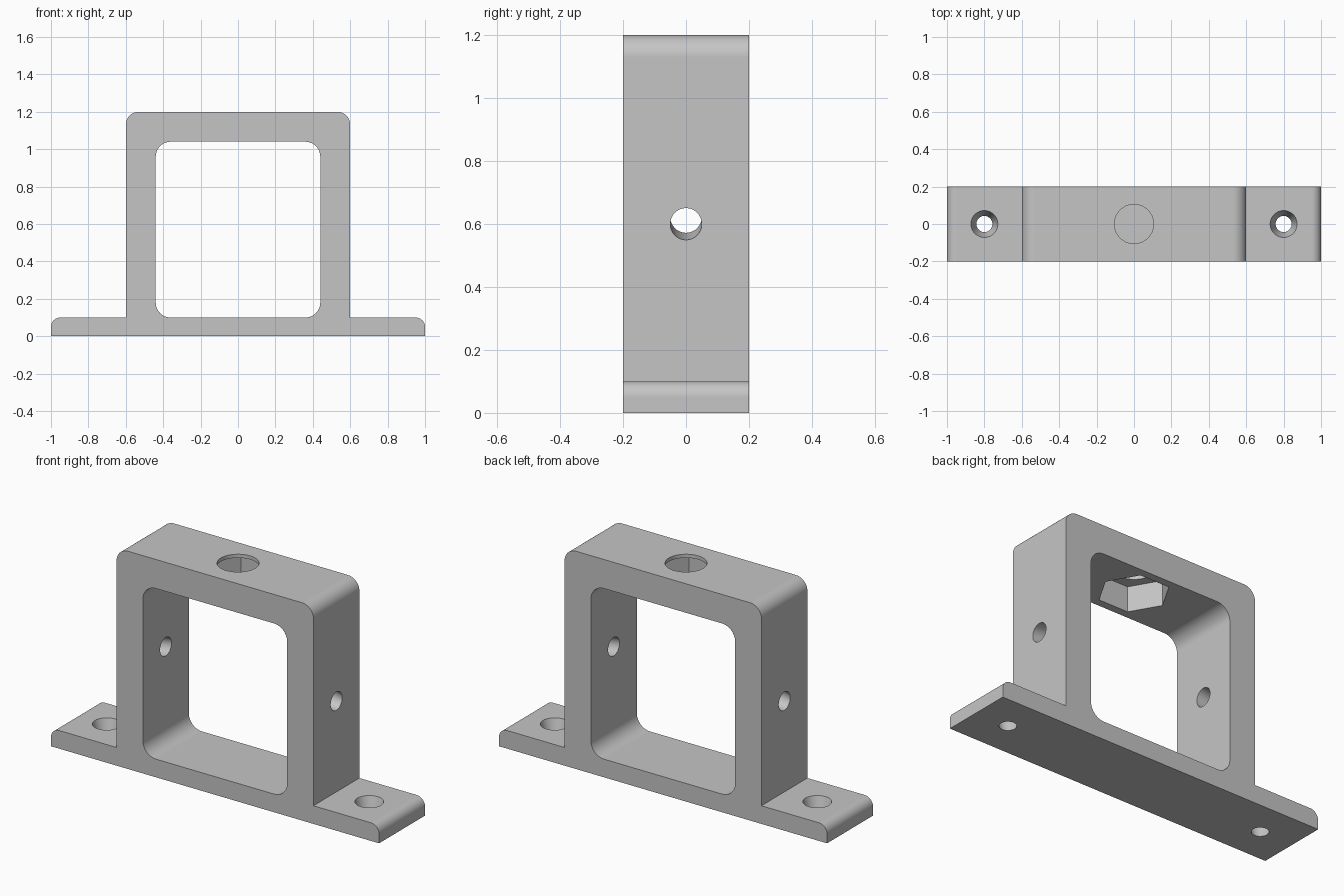
import bpy, bmesh, math
from mathutils import Vector, Matrix

cube = bpy.data.objects.get("Cube")
if cube:
    bpy.data.objects.remove(cube, do_unlink=True)

DEPTH = 0.4          # front to back
WALL_X, INNER_X = 0.6, 0.44
TOP, INNER_TOP, BASE = 1.2, 1.04, 0.1

grey = bpy.data.materials.new("plain grey")
grey.use_nodes = True
colour = (0.56, 0.56, 0.56, 1)
grey.diffuse_color = colour
grey.node_tree.nodes["Principled BSDF"].inputs["Base Color"].default_value = colour


def rounded(corners, steps=10):
    """Outline from (x, z, radius) right-angle corners, each filleted by its radius."""
    out = []
    for i, (x, z, r) in enumerate(corners):
        p = Vector((x, z))
        if r == 0:
            out.append(p)
            continue
        a = (Vector(corners[i - 1][:2]) - p).normalized() * r
        b = (Vector(corners[(i + 1) % len(corners)][:2]) - p).normalized() * r
        for k in range(steps + 1):
            t = k / steps * math.pi / 2
            out.append(p + a * (1 - math.sin(t)) + b * (1 - math.cos(t)))
    return out


def finish(name, bm):
    bmesh.ops.recalc_face_normals(bm, faces=bm.faces)
    mesh = bpy.data.meshes.new(name)
    bm.to_mesh(mesh)
    bm.free()
    mesh.materials.append(grey)
    obj = bpy.data.objects.new(name, mesh)
    bpy.context.collection.objects.link(obj)
    return obj


def prism(name, outline, depth):
    """Extrude an x-z outline along y, centred on y = 0."""
    bm = bmesh.new()
    face = bm.faces.new([bm.verts.new((p.x, -depth / 2, p.y)) for p in outline])
    ext = bmesh.ops.extrude_face_region(bm, geom=[face])["geom"]
    bmesh.ops.translate(bm, vec=(0, depth, 0),
                        verts=[v for v in ext if isinstance(v, bmesh.types.BMVert)])
    return finish(name, bm)


def drill(name, r_low, r_high, length, matrix, sides=48):
    bm = bmesh.new()
    bmesh.ops.create_cone(bm, cap_ends=True, segments=sides, radius1=r_low,
                          radius2=r_high, depth=length, matrix=matrix)
    return finish(name, bm)


# Bracket body: flanged base and square arch in one outline
half = [(1, 0, 0), (1, BASE, 0.05), (WALL_X, BASE, 0), (WALL_X, TOP, 0.07)]
body = prism("mounting_bracket",
             rounded(half + [(-x, z, r) for x, z, r in reversed(half)]), DEPTH)

# Rounded square window
cutters = [prism("window_cutter", rounded([
    (INNER_X, BASE, 0.08), (INNER_X, INNER_TOP, 0.08),
    (-INNER_X, INNER_TOP, 0.08), (-INNER_X, BASE, 0.08)]), DEPTH * 2)]

# Tapered screw holes in the flanges, and side holes that rise inwards
slope = math.radians(8)
over, taper = 0.02, 0.29
for s in (1, -1):
    cutters.append(drill("screw_cutter", 0.043 - over * taper, 0.072 + over * taper,
                         BASE + 2 * over, Matrix.Translation((s * 0.8, 0, BASE / 2))))
    mid = (WALL_X + INNER_X) / 2
    rise = (WALL_X - INNER_X) / 2 * math.tan(slope)
    cutters.append(drill("side_hole_cutter", 0.05, 0.05, 0.3,
                         Matrix.Translation((s * mid, 0, 0.6 + rise))
                         @ Matrix.Rotation(s * (math.pi / 2 + slope), 4, 'Y')))

# Hexagonal nut pocket under the top bar, with a round opening above it
pocket_top = 1.18
hexagon = drill("nut_pocket_cutter", 0.18, 0.18, 0.3,
                Matrix.Translation((0, 0, pocket_top - 0.15))
                @ Matrix.Rotation(math.pi / 2, 4, 'Z'), sides=6)
cutters.append(hexagon)
cutters.append(drill("top_hole_cutter", 0.105, 0.105, 0.3,
                     Matrix.Translation((0, 0, TOP))))

bpy.ops.object.select_all(action='DESELECT')
bpy.context.view_layer.objects.active = body
body.select_set(True)

# Make sure two pocket points lie on the x axis
if max(v.co.x for v in hexagon.data.vertices) < 0.17:
    hexagon.data.transform(Matrix.Rotation(math.pi / 6, 4, 'Z'))

for cutter in cutters:
    mod = body.modifiers.new("cut", 'BOOLEAN')
    mod.operation = 'DIFFERENCE'
    mod.solver = 'EXACT'
    mod.object = cutter
    bpy.ops.object.modifier_apply(modifier=mod.name)
    bpy.data.objects.remove(cutter, do_unlink=True)

# Smooth the fillets and bores while keeping flat faces flat
bpy.ops.object.shade_smooth_by_angle(angle=math.radians(30))
weighted = body.modifiers.new("weighted_normals", 'WEIGHTED_NORMAL')
weighted.keep_sharp = True
